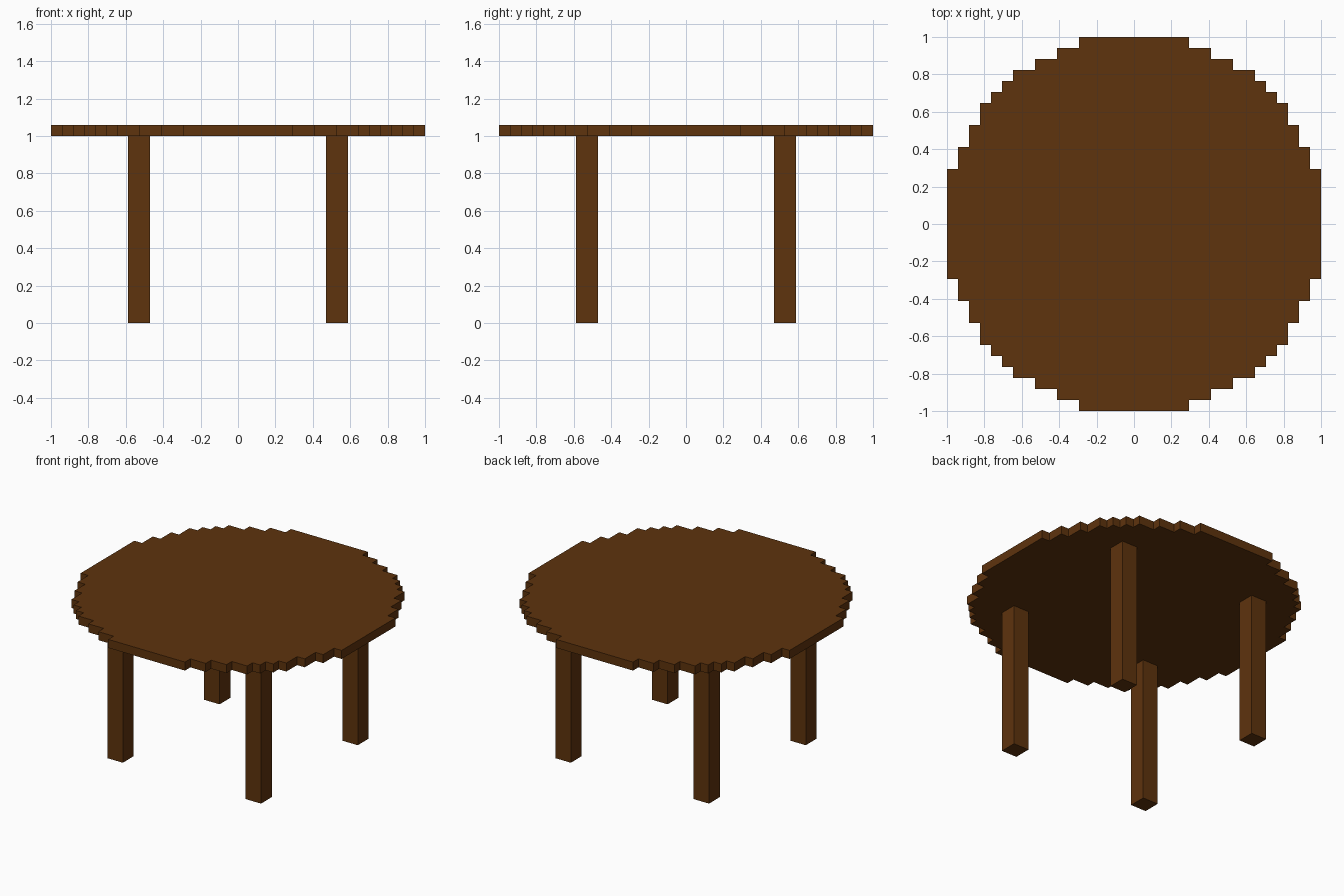
import bpy, bmesh

if "Cube" in bpy.data.objects:
    bpy.data.objects.remove(bpy.data.objects["Cube"])

U = 2 / 34          # block size: the top is 34 blocks across
R2 = 294            # squared radius of the stepped disc, in blocks
LEG_H = 17 * U

wood = bpy.data.materials.new("dark brown wood")
wood.diffuse_color = (0.112, 0.033, 0.004, 1)
wood.use_nodes = True
wood.node_tree.nodes["Principled BSDF"].inputs["Base Color"].default_value = wood.diffuse_color


def finish(bm, name):
    bmesh.ops.recalc_face_normals(bm, faces=bm.faces[:])
    mesh = bpy.data.meshes.new(name)
    bm.to_mesh(mesh)
    bm.free()
    mesh.materials.append(wood)
    obj = bpy.data.objects.new(name, mesh)
    bpy.context.collection.objects.link(obj)


def prism(name, outline, z0, z1):
    bm = bmesh.new()
    face = bm.faces.new([bm.verts.new((x * U, y * U, z0)) for x, y in outline])
    ext = bmesh.ops.extrude_face_region(bm, geom=[face], use_keep_orig=True)
    verts = [g for g in ext["geom"] if isinstance(g, bmesh.types.BMVert)]
    bmesh.ops.translate(bm, verts=verts, vec=(0, 0, z1 - z0))
    finish(bm, name)


def half_width(row):
    return sum((i + 0.5) ** 2 + (row + 0.5) ** 2 < R2 for i in range(17))


# Stepped circle: one quadrant of corners, turned four times
quadrant = []
last = None
for row in range(16, -1, -1):
    w = half_width(row)
    if w != last:
        if last is not None:
            quadrant.append((last, row + 1))
        quadrant.append((w, row + 1))
        last = w
outline = []
for turn in range(4):
    outline += quadrant
    quadrant = [(y, -x) for x, y in quadrant]

prism("table_top", outline, LEG_H, LEG_H + U)

# Four square legs
for sy, depth in ((-1, "front"), (1, "back")):
    for sx, side in ((-1, "left"), (1, "right")):
        corners = [(8, 8), (10, 8), (10, 10), (8, 10)]
        prism(f"{depth}_{side}_leg", [(sx * x, sy * y) for x, y in corners], 0, LEG_H)
